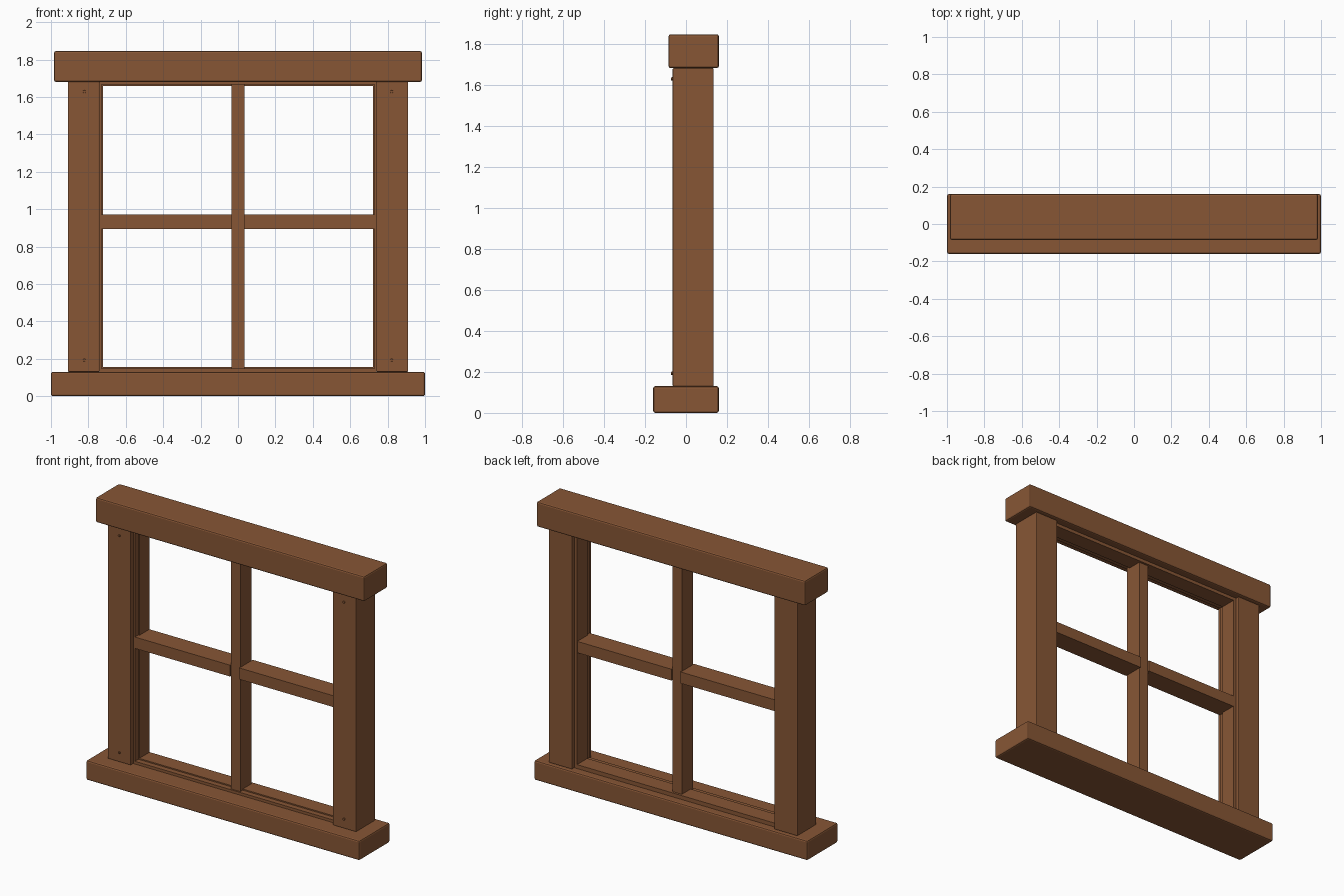
import bpy
import bmesh
from mathutils import Matrix, Vector

cube = bpy.data.objects.get("Cube")
if cube:
    bpy.data.objects.remove(cube, do_unlink=True)

# Single warm wood colour
wood = bpy.data.materials.new("brown_wood")
wood.use_nodes = True
colour = (0.245, 0.094, 0.036, 1)
wood.diffuse_color = colour
wood.node_tree.nodes["Principled BSDF"].inputs["Base Color"].default_value = colour


def finish(name, bm, bevel=0):
    mesh = bpy.data.meshes.new(name)
    bm.to_mesh(mesh)
    bm.free()
    mesh.materials.append(wood)
    obj = bpy.data.objects.new(name, mesh)
    bpy.context.collection.objects.link(obj)
    if bevel:
        mod = obj.modifiers.new("soft_edges", "BEVEL")
        mod.width = bevel
        mod.segments = 2
    return obj


def box(name, x, y, z, bevel=0):
    """Box from (min, max) ranges on each axis."""
    lo, hi = Vector((x[0], y[0], z[0])), Vector((x[1], y[1], z[1]))
    bm = bmesh.new()
    bmesh.ops.create_cube(bm, size=1)
    bmesh.ops.scale(bm, vec=hi - lo, verts=bm.verts)
    bmesh.ops.translate(bm, vec=(lo + hi) / 2, verts=bm.verts)
    return finish(name, bm, bevel)


def span(a, b, sign):
    return tuple(sorted((a * sign, b * sign)))


def nail(name, x, z):
    bm = bmesh.new()
    place = Matrix.Translation((x, -0.066, z)) @ Matrix.Rotation(1.5708, 4, "X")
    bmesh.ops.create_cone(bm, cap_ends=True, segments=8, radius1=0.009,
                          radius2=0.007, depth=0.014, matrix=place)
    finish(name, bm)


BOTTOM, TOP = 0.13, 1.68
POST_IN = 0.74

# Sill and header
box("sill", (-1, 1), (-0.16, 0.16), (0, BOTTOM), 0.01)
box("header", (-0.983, 0.983), (-0.085, 0.16), (TOP, 1.845), 0.01)

# Stepped lining around the opening: a wide thin layer and a raised back layer
layers = (("lining", 0.01, -0.035), ("stop", 0.018, 0.0))
for kind, thick, front in layers:
    depth = (front, 0.108)
    box("bottom_" + kind, (-POST_IN, POST_IN), depth, (BOTTOM, BOTTOM + thick + 0.008))
    box("top_" + kind, (-POST_IN, POST_IN), depth, (TOP - thick - 0.004, TOP))

# Side posts, their lining, crossbars and nails
for side, s in (("left", 1), ("right", -1)):
    box(side + "_post", span(POST_IN, 0.91, s), (-0.065, 0.135), (BOTTOM, TOP), 0.005)
    for kind, thick, front in layers:
        box(f"{side}_{kind}", span(POST_IN - thick, POST_IN, s), (front, 0.108), (BOTTOM, TOP))
    box(side + "_crossbar", span(0.033, 0.738, s), (-0.035, 0.105), (0.895, 0.97))
    for level, z in (("lower", 0.193), ("upper", 1.628)):
        nail(f"{side}_{level}_nail", 0.822 * s, z)

# Central upright
box("center_bar", (-0.035, 0.035), (-0.025, 0.093), (BOTTOM, TOP))
